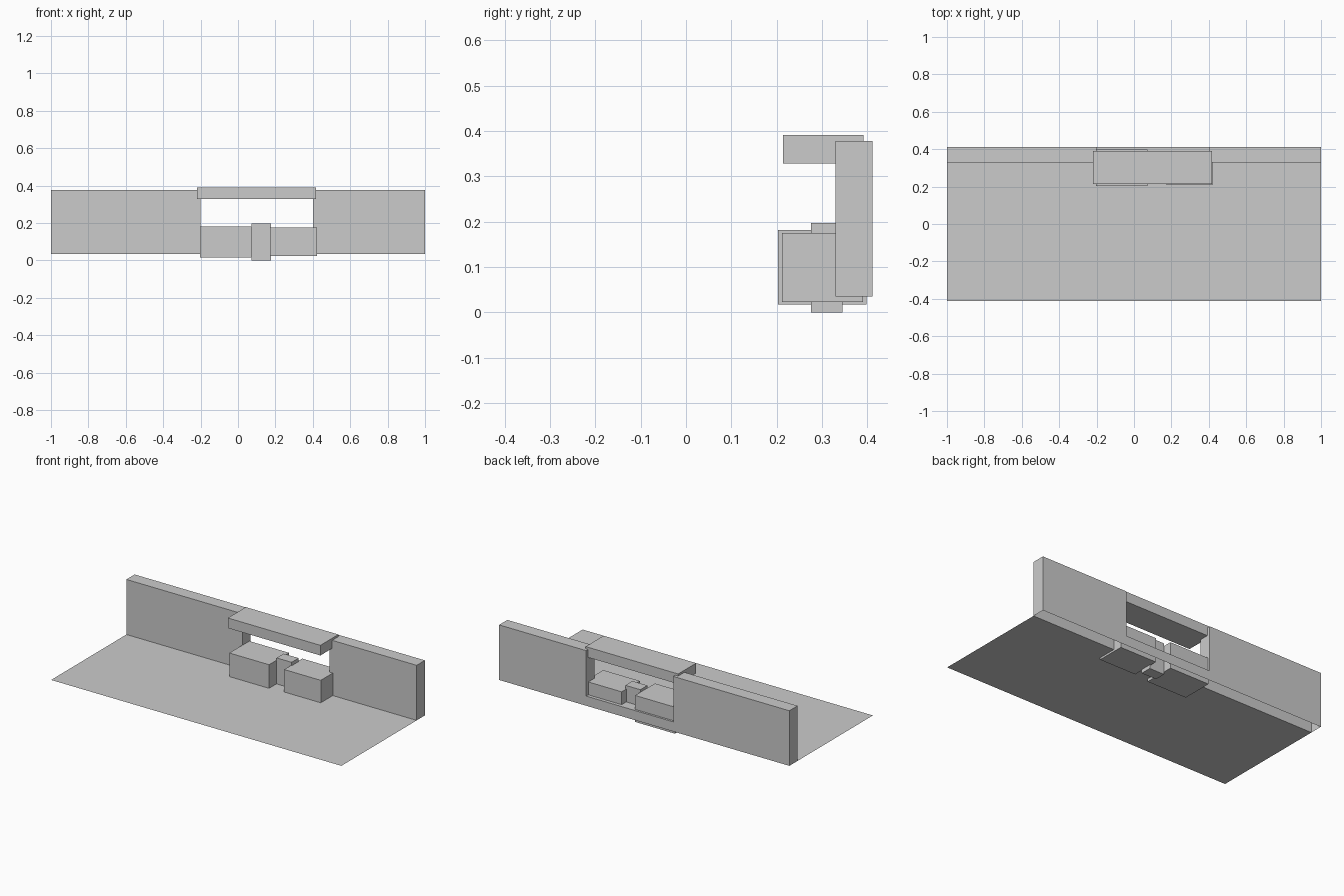
import bpy, bmesh

if "Cube" in bpy.data.objects:
    bpy.data.objects.remove(bpy.data.objects["Cube"])


def make_object(name, bm):
    mesh = bpy.data.meshes.new(name)
    bm.to_mesh(mesh)
    bm.free()
    obj = bpy.data.objects.new(name, mesh)
    bpy.context.collection.objects.link(obj)
    return obj


def box(name, x, y, z):
    bm = bmesh.new()
    bmesh.ops.create_cube(bm, size=1)
    for v in bm.verts:
        for i, (a, b) in enumerate((x, y, z)):
            v.co[i] = b if v.co[i] > 0 else a
    return make_object(name, bm)


FLOOR, TOP, SILL = 0.035, 0.378, 0.095
FRONT, BACK = 0.33, 0.411

# thin floor sheet, ending at the front of the wall
bm = bmesh.new()
bm.faces.new([bm.verts.new(p) for p in (
    (-1, -0.411, FLOOR), (1, -0.411, FLOOR), (1, FRONT, FLOOR), (-1, FRONT, FLOOR))])
make_object("floor", bm)

# wall with a notch for the window, open underneath
outline = [(-1, FLOOR), (1, FLOOR), (1, TOP), (0.4, TOP),
           (0.4, SILL), (-0.2, SILL), (-0.2, TOP), (-1, TOP)]
bm = bmesh.new()
front = [bm.verts.new((x, FRONT, z)) for x, z in outline]
back = [bm.verts.new((x, BACK, z)) for x, z in outline]
bm.faces.new(front)
bm.faces.new(back[::-1])
for i in range(1, len(outline)):
    j = (i + 1) % len(outline)
    bm.faces.new((front[j], front[i], back[i], back[j]))
make_object("notched_wall", bm)

# beam over the window and the blocks standing in it
box("lintel", (-0.22, 0.418), (0.214, 0.391), (0.328, 0.391))
box("left_block", (-0.202, 0.072), (0.203, 0.398), (0.017, 0.182))
box("right_block", (0.17, 0.422), (0.212, 0.39), (0.023, 0.175))
box("middle_post", (0.073, 0.176), (0.276, 0.345), (0.0, 0.197))
